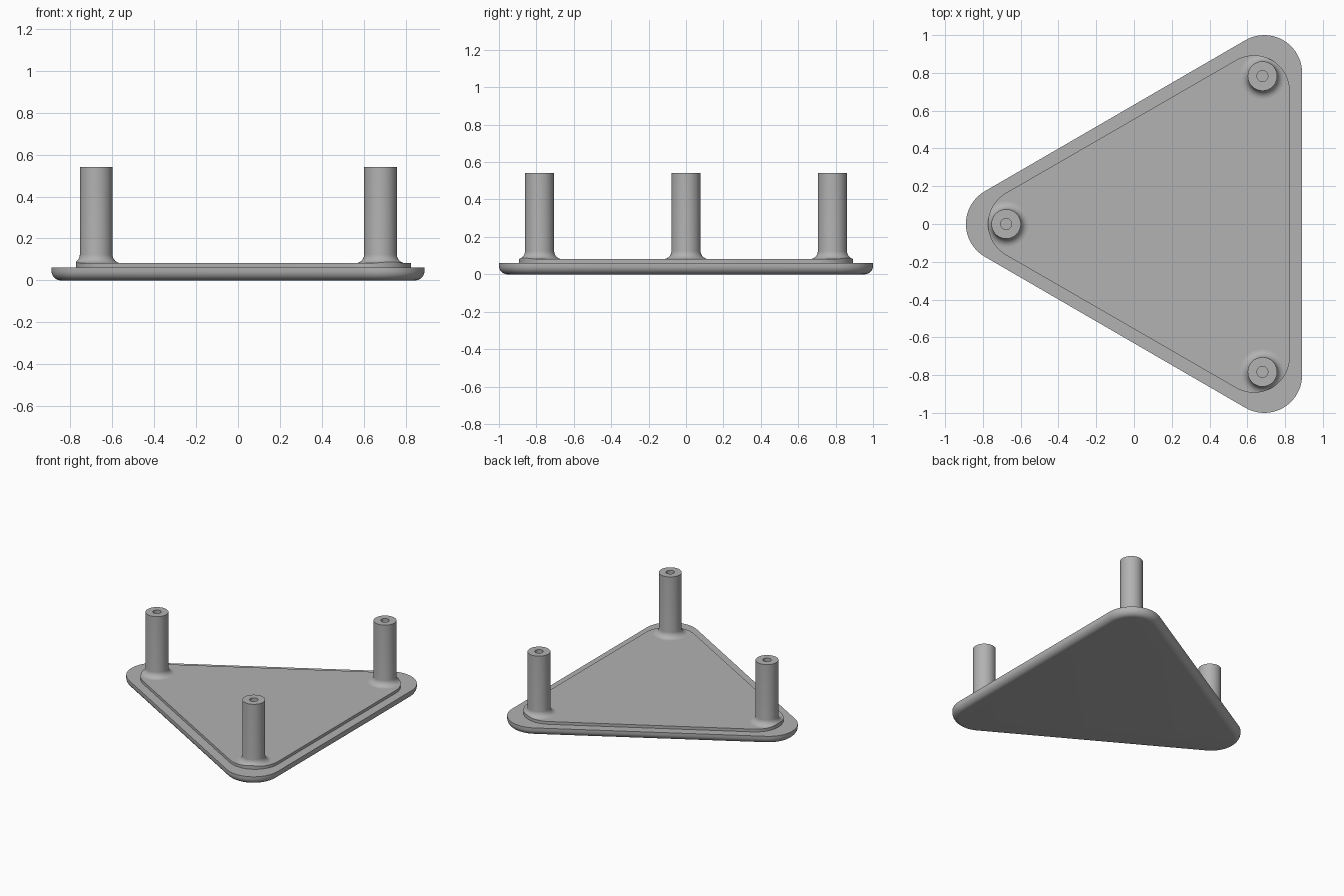
import bpy, bmesh, math
from mathutils import Vector

if "Cube" in bpy.data.objects:
    bpy.data.objects.remove(bpy.data.objects["Cube"])

GREY = bpy.data.materials.new("plain_grey")
GREY.diffuse_color = (0.445, 0.445, 0.445, 1)
GREY.use_nodes = True
GREY.node_tree.nodes["Principled BSDF"].inputs["Base Color"].default_value = GREY.diffuse_color

PLATE_TOP, STEP_TOP, POST_TOP = 0.061, 0.082, 0.542
POST_R, HOLE_R, FILLET = 0.078, 0.029, 0.042


def corners(left, right, half):
    return [Vector((left, 0)), Vector((right, -half)), Vector((right, half))]


def outline(pts, radius, seg=20):
    """Rounded triangle around three arc centres."""
    loop = []
    for p, mid in zip(pts, (180, 300, 60)):
        for i in range(seg + 1):
            a = math.radians(mid - 60 + 120 * i / seg)
            loop.append((p.x + radius * math.cos(a), p.y + radius * math.sin(a)))
    return loop


def inside(p, pts, radius):
    """True when p lies within the rounded triangle."""
    return all((p - a).dot(Vector(((b - a).y, -(b - a).x)).normalized()) < radius
               for a, b in zip(pts, pts[1:] + pts[:1])) and not any(
        (p - c).length > radius and (p - c).angle(c - Vector((0.23, 0))) < math.pi / 3
        for c in pts)


def loft(name, rings):
    """Skin stacked rings of equal length and cap both ends."""
    bm = bmesh.new()
    rows = [[bm.verts.new(co) for co in ring] for ring in rings]
    n = len(rows[0])
    for a, b in zip(rows, rows[1:]):
        for i in range(n):
            j = (i + 1) % n
            bm.faces.new((a[i], a[j], b[j], b[i]))
    bm.faces.new(rows[0][::-1])
    bm.faces.new(rows[-1])
    bmesh.ops.remove_doubles(bm, verts=bm.verts, dist=1e-5)
    bmesh.ops.recalc_face_normals(bm, faces=bm.faces)
    mesh = bpy.data.meshes.new(name)
    bm.to_mesh(mesh)
    bm.free()
    mesh.materials.append(GREY)
    obj = bpy.data.objects.new(name, mesh)
    bpy.context.collection.objects.link(obj)
    bpy.ops.object.select_all(action='DESELECT')
    obj.select_set(True)
    bpy.context.view_layer.objects.active = obj
    bpy.ops.object.shade_smooth_by_angle(angle=math.radians(35))
    return obj


# Base plate with a rounded lower edge
base = corners(-0.69, 0.69, 0.80)
ROUND = 0.045
profile = [(0.2 - ROUND * (1 - math.sin(t)), ROUND * (1 - math.cos(t)))
           for t in (math.pi / 2 * k / 8 for k in range(9))] + [(0.2, PLATE_TOP)]
loft("base_plate", [[(x, y, z) for x, y in outline(base, r)] for r, z in profile])

# Raised step on top of the plate
step, STEP_R = corners(-0.583, 0.635, 0.703), 0.19
loft("raised_step", [[(x, y, z) for x, y in outline(step, STEP_R)]
                     for z in (PLATE_TOP - 0.01, STEP_TOP)])


def post(name, centre, n=64):
    """Hollow-topped post whose base flare is trimmed at the step's edge."""
    dirs = [Vector((math.cos(2 * math.pi * i / n), math.sin(2 * math.pi * i / n)))
            for i in range(n)]
    sweep = []
    for d in dirs:
        lo, hi = POST_R, POST_R + FILLET
        if inside(centre + d * hi, step, STEP_R):
            lo = hi
        for _ in range(25):
            mid = (lo + hi) / 2
            if inside(centre + d * mid, step, STEP_R):
                lo = mid
            else:
                hi = mid
        sweep.append(math.acos(max(0, 1 - (lo - POST_R) / FILLET)))

    def flare(k, z=None):
        ring = []
        for d, t in zip(dirs, sweep):
            p = centre + d * (POST_R + FILLET * (1 - math.cos(t * k)))
            ring.append((p.x, p.y, STEP_TOP + FILLET * (1 - math.sin(t * k))
                         if z is None else z))
        return ring

    def circle(r, z):
        return [(centre.x + d.x * r, centre.y + d.y * r, z) for d in dirs]

    loft(name, [flare(1, STEP_TOP)] + [flare(k / 8) for k in range(8, -1, -1)]
         + [circle(POST_R, POST_TOP), circle(HOLE_R, POST_TOP), circle(HOLE_R, 0.3)])


# Three posts, one near each corner
for label, x, y in (("left", -0.677, 0), ("front", 0.68, -0.783), ("back", 0.68, 0.783)):
    post(label + "_post", Vector((x, y)))
